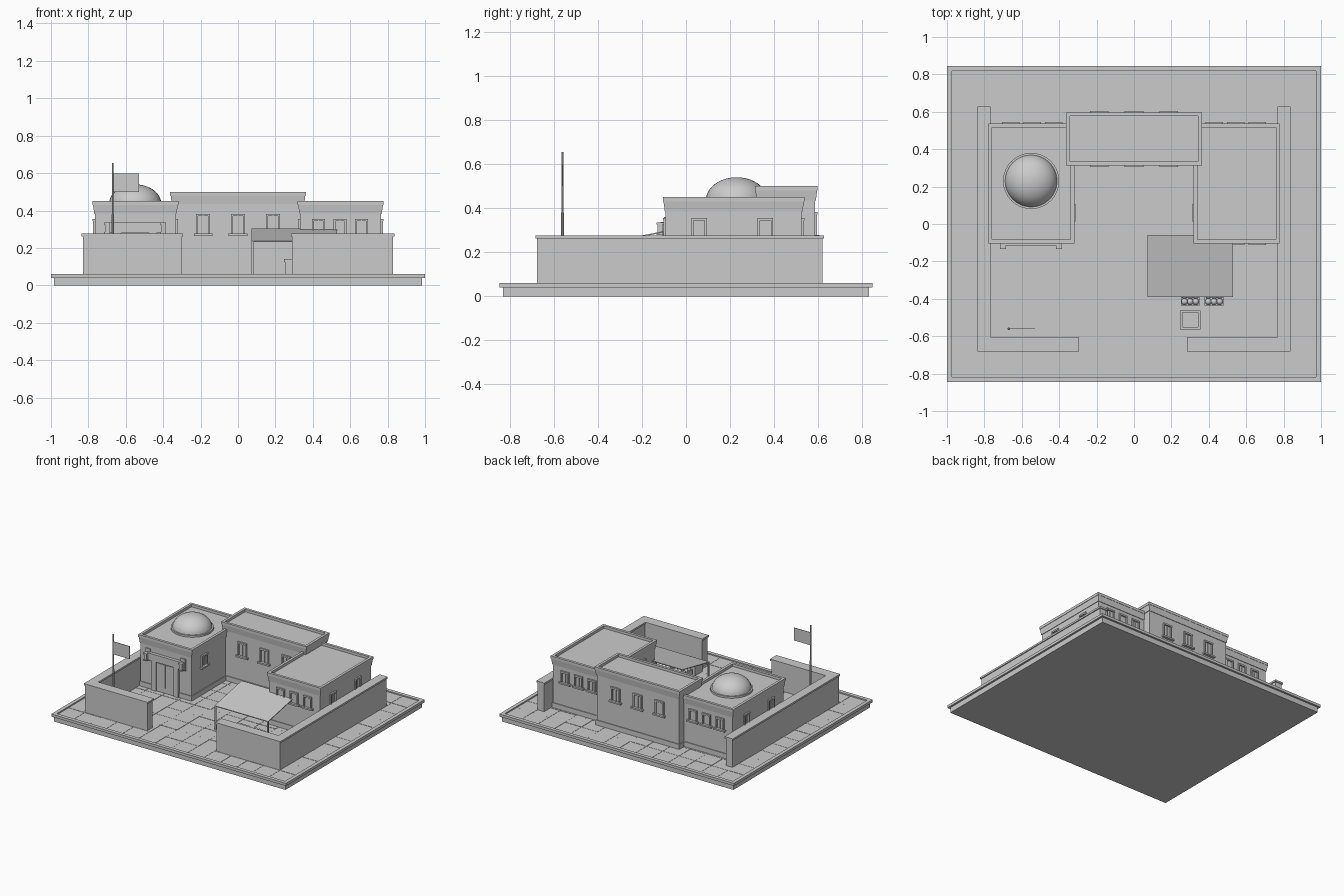
import bpy, bmesh, math, random
from mathutils import Matrix, Vector

if "Cube" in bpy.data.objects:
    bpy.data.objects.remove(bpy.data.objects["Cube"])
random.seed(4)

GREY = (0.6, 0.6, 0.6, 1)
stone = bpy.data.materials.new("grey_stone")
stone.use_nodes = True
stone.diffuse_color = GREY
stone.node_tree.nodes["Principled BSDF"].inputs["Base Color"].default_value = GREY

FLOOR = 0.05


def box(bm, x, y, z, mat=Matrix()):
    """Box spanning the three (low, high) ranges, optionally transformed."""
    size = Matrix.Diagonal((x[1] - x[0], y[1] - y[0], z[1] - z[0], 1))
    centre = Matrix.Translation((sum(x) / 2, sum(y) / 2, sum(z) / 2))
    bmesh.ops.create_cube(bm, size=1, matrix=mat @ centre @ size)


def flare(bm, x, y, z, grow):
    """Box whose top is wider than its base by grow on each side."""
    first = len(bm.verts)
    box(bm, x, y, z)
    bm.verts.ensure_lookup_table()
    mid = Vector((sum(x) / 2, sum(y) / 2))
    for v in bm.verts[first:]:
        if v.co.z > sum(z) / 2:
            v.co.x += math.copysign(grow, v.co.x - mid.x)
            v.co.y += math.copysign(grow, v.co.y - mid.y)


def finish(name, bm, smooth=False):
    mesh = bpy.data.meshes.new(name)
    bm.to_mesh(mesh)
    bm.free()
    mesh.materials.append(stone)
    for p in mesh.polygons:
        p.use_smooth = smooth
    obj = bpy.data.objects.new(name, mesh)
    bpy.context.collection.objects.link(obj)
    return obj


def ring(bm, x, y, z, t):
    """Four bars around a rectangle; front and back bars run full length."""
    for side in (y[0], y[1] - t):
        box(bm, x, (side, side + t), z)
    for side in (x[0], x[1] - t):
        box(bm, (side, side + t), (y[0] + t, y[1] - t), z)


def grown(r, d):
    return (r[0] - d, r[1] + d)


# Ground slab, raised kerb and paving
bm = bmesh.new()
box(bm, (-0.985, 0.985), (-0.83, 0.83), (0, 0.04))
box(bm, (-0.985, 0.985), (-0.83, 0.83), (0.04, FLOOR))
ring(bm, (-1, 1), (-0.845, 0.845), (0.04, 0.06), 0.028)
finish("ground_slab", bm)

bm = bmesh.new()
nx, ny = 14, 12
tw, td = 1.94 / nx, 1.63 / ny
for i in range(nx):
    for j in range(ny):
        x, y = -0.97 + i * tw, -0.815 + j * td
        box(bm, (x + 0.001, x + tw - 0.001), (y + 0.001, y + td - 0.001),
            (FLOOR, FLOOR + random.choice((0.002, 0.003))))
finish("paving_tiles", bm)

# Boundary walls with coping
for side, label, gate in ((-1, "right", 0.30), (1, "left", 0.29)):
    bm = bmesh.new()
    runs = [((0.775, 0.83), (-0.675, 0.62)), ((gate, 0.775), (-0.675, -0.61))]
    for x, y in runs:
        xs = tuple(sorted((side * x[0], side * x[1])))
        box(bm, xs, y, (FLOOR, 0.262))
        box(bm, grown(xs, 0.007), grown(y, 0.007), (0.262, 0.276))
    finish(label + "_boundary_wall", bm)


def building(name, x, y, top):
    """Walls, plinth, flared cornice and recessed flat roof."""
    bm = bmesh.new()
    box(bm, x, y, (FLOOR, top - 0.055))
    box(bm, grown(x, 0.006), grown(y, 0.006), (FLOOR, 0.09))
    roof = top - 0.02
    flare(bm, grown(x, 0.004), grown(y, 0.004), (top - 0.065, roof), 0.006)
    ring(bm, grown(x, 0.013), grown(y, 0.012), (roof, top), 0.02)
    finish(name, bm)


WING_Y = (-0.092, 0.525)
building("right_wing", (-0.765, -0.332), WING_Y, 0.45)
building("left_wing", (0.332, 0.765), WING_Y, 0.45)
building("rear_hall", (-0.35, 0.35), (0.325, 0.585), 0.50)


def window(bm, x, y, z, angle, w=0.07, h=0.085):
    """Framed window with sill; its local front faces -y before rotation."""
    m = Matrix.Translation((x, y, z)) @ Matrix.Rotation(angle, 4, "Z")
    a = w / 2
    for s in (-1, 1):
        box(bm, tuple(sorted((s * (a - 0.01), s * a))), (-0.01, 0.005), (0, h), m)
    box(bm, (-a, a), (-0.012, 0.005), (h - 0.012, h), m)
    box(bm, (-a - 0.012, a + 0.012), (-0.02, 0.005), (-0.012, 0), m)
    box(bm, (-0.003, 0.003), (-0.005, 0.005), (0, h), m)


# Windows of the wings: rear, outer side and courtyard side
for side, label in ((-1, "right"), (1, "left")):
    bm = bmesh.new()
    for x in (0.43, 0.545, 0.66):
        window(bm, side * x, WING_Y[1], 0.27, math.pi)
        if side > 0:
            window(bm, x, WING_Y[0], 0.27, 0)
    for y in (0.06, 0.36):
        window(bm, side * 0.765, y, 0.27, side * math.pi / 2)
    window(bm, side * 0.332, 0.06, 0.27, -side * math.pi / 2)
    finish(label + "_wing_windows", bm)

# Windows of the rear hall
bm = bmesh.new()
for x in (-0.187, 0, 0.187):
    window(bm, x, 0.325, 0.277, 0, 0.075, 0.105)
    window(bm, x, 0.585, 0.277, math.pi, 0.075, 0.105)
finish("rear_hall_windows", bm)

# Dome on a low collar
bm = bmesh.new()
bmesh.ops.create_uvsphere(bm, u_segments=32, v_segments=20, radius=0.14)
bmesh.ops.bisect_plane(bm, geom=bm.verts[:] + bm.edges[:] + bm.faces[:],
                       plane_co=(0, 0, 0), plane_no=(0, 0, -1), clear_outer=True)
bmesh.ops.transform(bm, verts=bm.verts, matrix=Matrix.Translation((-0.55, 0.23, 0.435))
                    @ Matrix.Diagonal((1, 1, 0.75, 1)))
finish("dome", bm, True)
bm = bmesh.new()
bmesh.ops.create_cone(bm, cap_ends=True, segments=32, radius1=0.15, radius2=0.15,
                      depth=0.02, matrix=Matrix.Translation((-0.55, 0.23, 0.434)))
finish("dome_collar", bm)

# Entrance portal: jambs, lintel, beam ends and double door
DOOR_X, FRONT = -0.55, WING_Y[0]
bm = bmesh.new()
for s in (-1, 1):
    c = DOOR_X + s * 0.095
    box(bm, grown((c, c), 0.02), (FRONT - 0.015, FRONT), (FLOOR, 0.28))
box(bm, grown((DOOR_X, DOOR_X), 0.14), (FRONT - 0.02, FRONT), (0.28, 0.33))
box(bm, grown((DOOR_X, DOOR_X), 0.155), (FRONT - 0.024, FRONT), (0.325, 0.337))
finish("entrance_portal", bm)
bm = bmesh.new()
for s in (-1, 1):
    c = DOOR_X + s * 0.0375
    box(bm, grown((c, c), 0.036), (FRONT - 0.007, FRONT), (FLOOR, 0.27))
finish("entrance_doors", bm)

# Wall lanterns on either side of the portal
bm = bmesh.new()
for s in (-1, 1):
    c = DOOR_X + s * 0.15
    box(bm, grown((c, c), 0.012), (FRONT - 0.038, FRONT - 0.014), (0.285, 0.325))
    box(bm, grown((c, c), 0.016), (FRONT - 0.042, FRONT), (0.325, 0.335))
    box(bm, grown((c, c), 0.016), (FRONT - 0.042, FRONT - 0.01), (0.278, 0.285))
    box(bm, grown((c, c), 0.02), (FRONT - 0.008, FRONT), (0.27, 0.36))
finish("wall_lanterns", bm)

# Sloping awning on posts
bm = bmesh.new()
box(bm, (0.073, 0.53), (-0.39, -0.06), (0.232, 0.238))
for v in bm.verts:
    v.co.z += 0.066 * (v.co.y + 0.39) / 0.33
finish("awning_cloth", bm)
bm = bmesh.new()
for x in (0.078, 0.525):
    box(bm, grown((x, x), 0.005), (-0.389, -0.379), (FLOOR, 0.235))
box(bm, (0.073, 0.083), (-0.075, -0.065), (FLOOR, 0.296))
finish("awning_posts", bm)

# Market crates and sacks
bm = bmesh.new()
box(bm, (0.25, 0.352), (-0.56, -0.465), (FLOOR, 0.13))
ring(bm, (0.247, 0.355), (-0.563, -0.462), (0.125, 0.14), 0.012)
for x in (0.25, 0.378):
    box(bm, (x, x + 0.1), (-0.435, -0.33), (FLOOR, 0.115))
finish("market_crates", bm)
bm = bmesh.new()
for x in (0.25, 0.378):
    for i in range(3):
        for j in range(3):
            spot = Vector((x + 0.02 + i * 0.03, -0.415 + j * 0.033, 0.12))
            bmesh.ops.create_icosphere(bm, subdivisions=2, radius=0.018,
                                       matrix=Matrix.Translation(spot))
finish("produce", bm, True)

# Flagpole and flag
bm = bmesh.new()
for radius, top in ((0.007, 0.38), (0.005, 0.655)):
    bmesh.ops.create_cone(bm, cap_ends=True, segments=10, radius1=radius, radius2=radius,
                          depth=top - FLOOR,
                          matrix=Matrix.Translation((-0.67, -0.56, (top + FLOOR) / 2)))
finish("flagpole", bm)
bm = bmesh.new()
box(bm, (-0.667, -0.53), (-0.562, -0.558), (0.5, 0.598))
finish("flag", bm)
